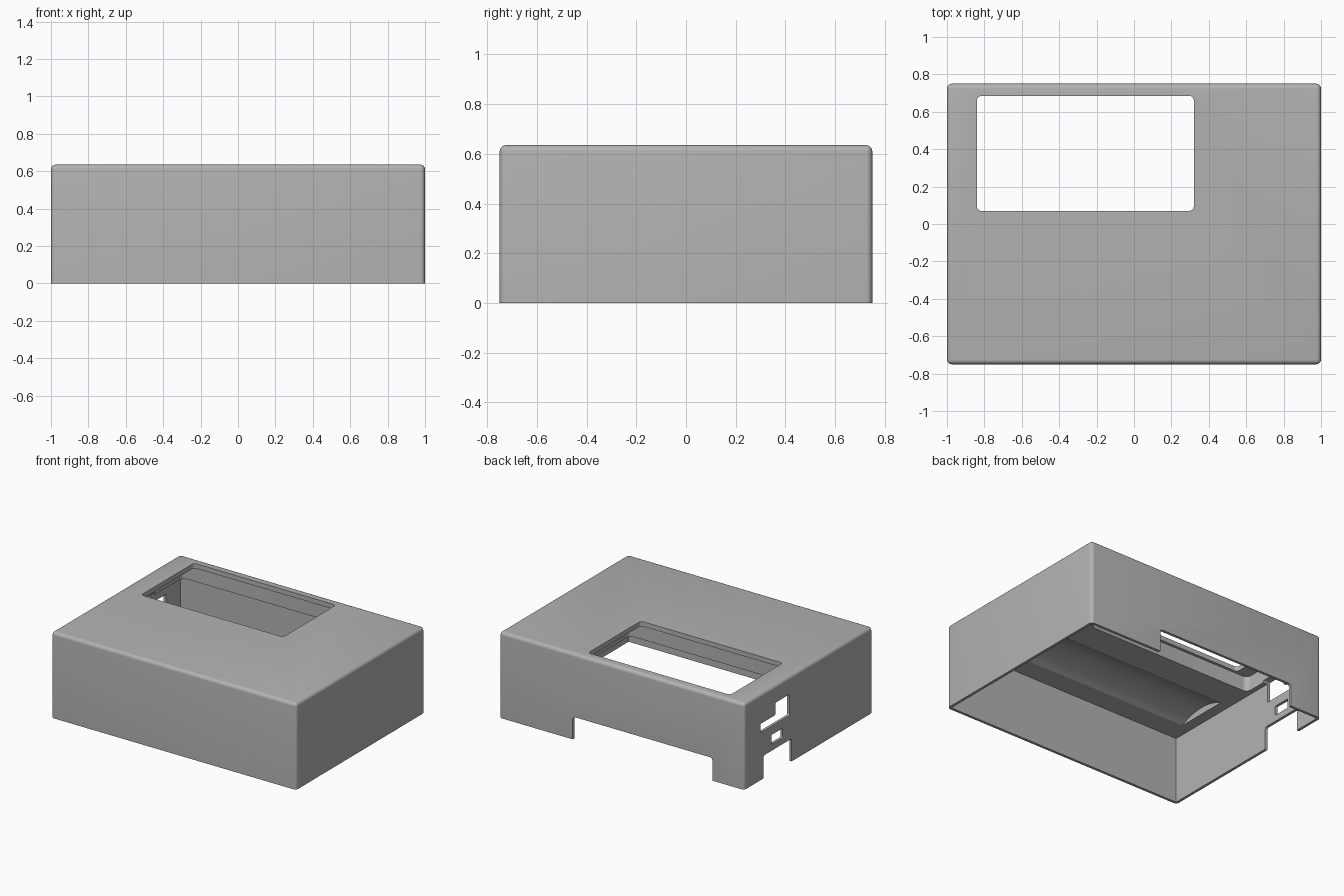
import bpy, bmesh, math
from mathutils import Vector

if "Cube" in bpy.data.objects:
    bpy.data.objects.remove(bpy.data.objects["Cube"], do_unlink=True)

grey = bpy.data.materials.new("light_grey")
grey.use_nodes = True
grey.diffuse_color = (0.45, 0.45, 0.45, 1)
grey.node_tree.nodes["Principled BSDF"].inputs["Base Color"].default_value = grey.diffuse_color


def prism(name, pts, axis, lo, hi, r=0.0):
    """Extrude a 2D outline along an axis, optionally rounding its corners."""
    place = {"x": lambda a, b, t: (t, a, b),
             "y": lambda a, b, t: (a, t, b),
             "z": lambda a, b, t: (a, b, t)}[axis]
    bm = bmesh.new()
    low = bm.faces.new([bm.verts.new(place(a, b, lo)) for a, b in pts])
    ext = bmesh.ops.extrude_face_region(bm, geom=[low])
    top = [g for g in ext["geom"] if isinstance(g, bmesh.types.BMVert)]
    bmesh.ops.translate(bm, vec=Vector(place(0, 0, hi - lo)), verts=top)
    if r:
        i = "xyz".index(axis)
        along = [e for e in bm.edges
                 if abs(e.verts[0].co[i] - e.verts[1].co[i]) > 0.5 * (hi - lo)]
        bmesh.ops.bevel(bm, geom=along, offset=r, segments=5, profile=0.5, affect="EDGES")
    bmesh.ops.recalc_face_normals(bm, faces=bm.faces)
    mesh = bpy.data.meshes.new(name)
    bm.to_mesh(mesh)
    bm.free()
    obj = bpy.data.objects.new(name, mesh)
    bpy.context.collection.objects.link(obj)
    return obj


def rect(a0, b0, a1, b1):
    return [(a0, b0), (a1, b0), (a1, b1), (a0, b1)]


# Outer shell: a box rounded everywhere except around the open base
H = 0.635
shell = prism("enclosure_shell", rect(-1, -0.75, 1, 0.75), "z", 0, H)
bm = bmesh.new()
bm.from_mesh(shell.data)
rim = [e for e in bm.edges if max(v.co.z for v in e.verts) > 0.1]
bmesh.ops.bevel(bm, geom=rim, offset=0.025, segments=5, profile=0.5, affect="EDGES")
bm.to_mesh(shell.data)
bm.free()
shell.data.materials.append(grey)

CEIL = 0.49
# Shallow arched groove under the thick front part of the lid
half, depth, mid = 0.2, 0.05, -0.37
R = (half ** 2 + depth ** 2) / (2 * depth)
sweep = math.asin(half / R)
arch = [(mid + R * math.sin(t), CEIL + depth - R + R * math.cos(t))
        for t in (sweep * (1 - k / 8) for k in range(17))]
arch += [(mid - half, CEIL - 0.05), (mid + half, CEIL - 0.05)]

# Stepped connector opening in the side wall
step = [(0.22, 0.35), (0.56, 0.35), (0.56, 0.415), (0.385, 0.415), (0.385, 0.505), (0.22, 0.505)]

cutters = [
    prism("main_cavity", rect(-0.98, -0.73, 0.98, 0.73), "z", -0.1, CEIL),
    prism("display_recess", rect(-0.945, 0.05, 0.425, 0.705), "z", 0.4, 0.6, 0.04),
    prism("display_window", rect(-0.84, 0.07, 0.32, 0.685), "z", 0.55, 0.8, 0.025),
    prism("arched_groove", arch, "x", -0.9, 0.9),
    prism("back_notch", rect(-0.74, -0.2, 0.4, 0.168), "y", 0.7, 0.9, 0.02),
    prism("side_notch", rect(0.195, -0.2, 0.525, 0.168), "x", -1.1, -0.9, 0.02),
    prism("side_slot", rect(0.3, 0.215, 0.43, 0.285), "x", -1.1, -0.9, 0.008),
    prism("stepped_port", step, "x", -1.1, -0.9, 0.008),
]

# Carve the openings, then discard the cutters
bpy.ops.object.select_all(action="DESELECT")
shell.select_set(True)
bpy.context.view_layer.objects.active = shell
for c in cutters:
    c.hide_render = True
    m = shell.modifiers.new(c.name, "BOOLEAN")
    m.operation, m.solver, m.object = "DIFFERENCE", "EXACT", c
    bpy.ops.object.modifier_apply(modifier=m.name)
    bpy.data.objects.remove(c, do_unlink=True)

for p in shell.data.polygons:
    p.material_index = 0
bpy.ops.object.shade_smooth_by_angle(angle=math.radians(30))
